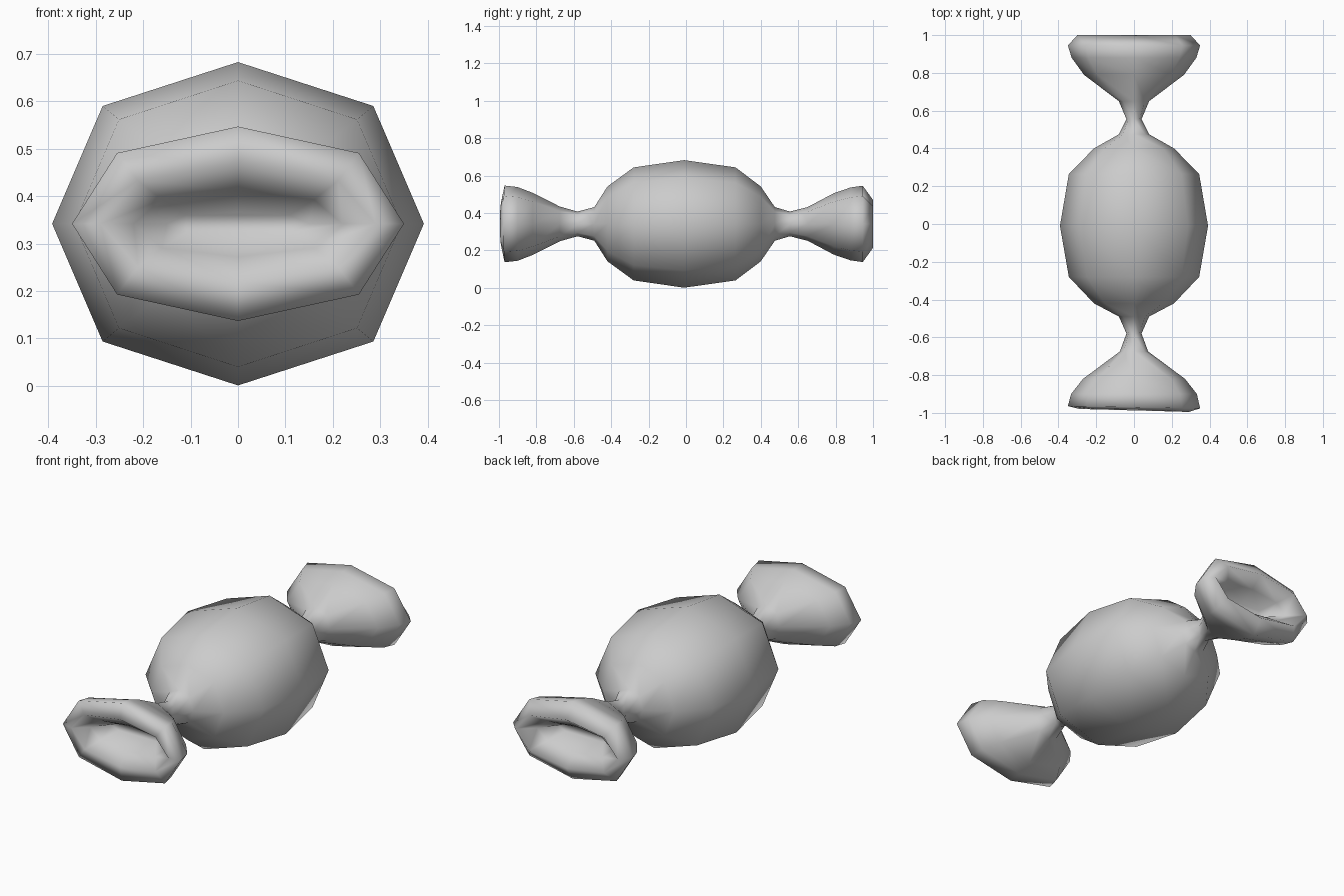
import bpy, bmesh, math

CZ = 0.342
SIDES = 8

# Rings from the front pocket to the back pocket: y, half width, half height, x tilt
rings = [
    # front flare: pocket floor, pocket wall, lip, outer rim
    (-0.84, 0.15, 0.025, 0), (-0.92, 0.22, 0.07, 0), (-0.987, 0.29, 0.125, -0.008),
    (-0.97, 0.35, 0.205, -0.006), (-0.90, 0.333, 0.197, 0),
    (-0.82, 0.27, 0.166, 0), (-0.675, 0.075, 0.093, 0),
    # front pinch
    (-0.58, 0.04, 0.066, 0), (-0.49, 0.08, 0.09, 0),
    # body
    (-0.42, 0.212, 0.20, 0), (-0.28, 0.345, 0.302, 0), (-0.01, 0.392, 0.341, 0),
    (0.265, 0.345, 0.302, 0), (0.40, 0.212, 0.20, 0),
    # back pinch
    (0.475, 0.08, 0.09, 0), (0.555, 0.04, 0.066, 0),
    # back flare: outer rim, lip, pocket wall, pocket floor
    (0.65, 0.08, 0.09, 0), (0.79, 0.265, 0.164, 0), (0.88, 0.33, 0.195, 0),
    (0.945, 0.35, 0.204, 0), (1.0, 0.30, 0.128, 0),
    (0.93, 0.22, 0.07, 0), (0.85, 0.15, 0.025, 0),
]


def make_ring(bm, y, rx, rz, tilt):
    verts = []
    for i in range(SIDES):
        a = 2 * math.pi * i / SIDES
        k = 1.03 if i % 2 else 1.0  # diagonals sit slightly further out
        c, s = math.cos(a), math.sin(a)
        verts.append(bm.verts.new((rx * k * c, y + tilt * c, CZ + rz * k * s)))
    return verts


# Wrapped sweet: one continuous lofted skin
bm = bmesh.new()
loops = [make_ring(bm, *r) for r in rings]
for a, b in zip(loops, loops[1:]):
    for i in range(SIDES):
        j = (i + 1) % SIDES
        bm.faces.new((a[i], a[j], b[j], b[i]))
# Pocket floors
bm.faces.new(loops[0])
bm.faces.new(loops[-1])
bmesh.ops.recalc_face_normals(bm, faces=bm.faces)
for f in bm.faces:
    f.smooth = True

mesh = bpy.data.meshes.new("wrapped_sweet")
bm.to_mesh(mesh)
bm.free()
obj = bpy.data.objects.new("wrapped_sweet", mesh)
bpy.context.collection.objects.link(obj)
